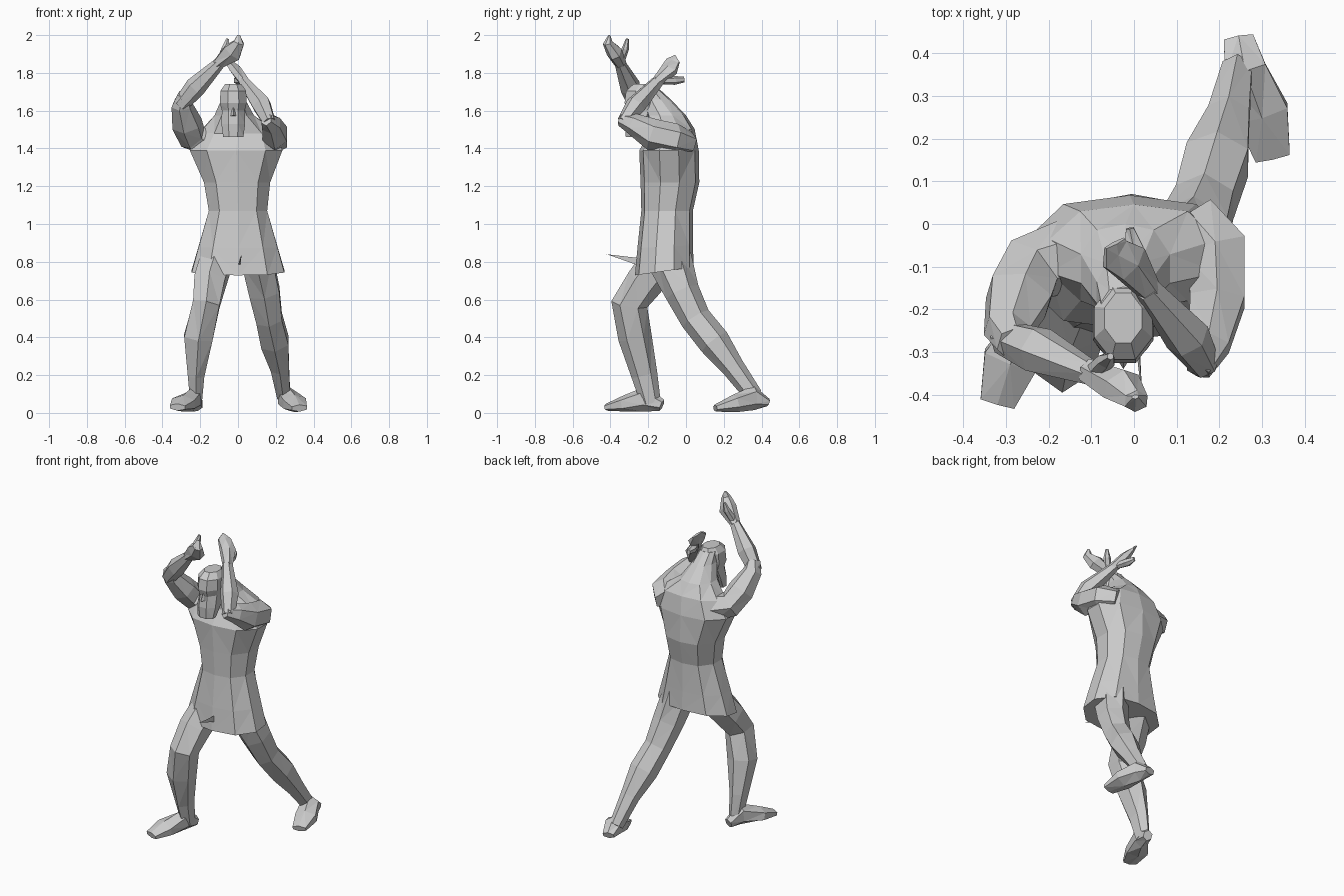
import bpy, bmesh, math
from mathutils import Vector as V


def mesh_object(name, bm):
    bmesh.ops.recalc_face_normals(bm, faces=bm.faces)
    me = bpy.data.meshes.new(name)
    bm.to_mesh(me)
    bm.free()
    ob = bpy.data.objects.new(name, me)
    bpy.context.collection.objects.link(ob)
    return ob


def loft(name, secs, n=6, ref=(1, 0, 0), axis=None, tilt=None, boxy=0):
    """Faceted tube through sections (x, y, z, half width, half depth)."""
    bm = bmesh.new()
    pts = [V(s[:3]) for s in secs]
    rings = []
    for i, s in enumerate(secs):
        t = V(axis) if axis else (pts[min(i + 1, len(pts) - 1)] - pts[max(i - 1, 0)]).normalized()
        u = V(ref)
        u = (u - t * u.dot(t)).normalized()
        w = t.cross(u)
        ring = []
        for j in range(n):
            a = 2 * math.pi * (j + 0.5) / n
            k = 1.05 + boxy * abs(math.sin(2 * a))
            p = pts[i] + u * (s[3] * k * math.cos(a)) + w * (s[4] * k * math.sin(a))
            if tilt:
                p.z += tilt[i] * (p.y - pts[i].y)
            ring.append(bm.verts.new(p))
        rings.append(ring)
    for a, b in zip(rings, rings[1:]):
        for j in range(n):
            k = (j + 1) % n
            bm.faces.new((a[j], a[k], b[k], b[j]))
    bm.faces.new(rings[0][::-1])
    bm.faces.new(rings[-1])
    bmesh.ops.triangulate(bm, faces=[f for f in bm.faces if len(f.verts) == 4])
    return mesh_object(name, bm)


def spike(name, base, tip):
    """Small pyramid for the nose and the cloth tip."""
    bm = bmesh.new()
    b = [bm.verts.new(p) for p in base]
    t = bm.verts.new(tip)
    bm.faces.new(b)
    for i in range(len(b)):
        bm.faces.new((b[i], b[(i + 1) % len(b)], t))
    return mesh_object(name, bm)


Z = (0, 0, 1)

# tunic, chest and the sloping neck behind the head
loft("torso", [(0, -.115, .75, .235, .148), (0, -.11, .88, .20, .14),
               (0, -.10, 1.07, .148, .13), (-.005, -.085, 1.22, .168, .148),
               (-.01, -.09, 1.39, .235, .15), (0, -.075, 1.49, .19, .115),
               (-.02, -.105, 1.575, .10, .10), (-.025, -.16, 1.66, .06, .075),
               (-.025, -.2, 1.72, .05, .05)],
     n=10, axis=Z, tilt=[.14, .05, 0, 0, 0, .1, 0, 0, 0], boxy=.08)

# head with brow and nose
loft("head", [(-.025, -.28, 1.46, .055, .04), (-.025, -.255, 1.53, .065, .07),
              (-.025, -.23, 1.60, .062, .085), (-.025, -.235, 1.64, .073, .093),
              (-.025, -.23, 1.705, .07, .09), (-.025, -.22, 1.74, .045, .06)],
     n=8, axis=Z)
spike("nose", [(-.025, -.31, 1.635), (-.05, -.30, 1.57), (0, -.30, 1.57)], (-.025, -.34, 1.575))

# loose tip of cloth in front of the tunic
spike("cloth_tip", [(.01, -.25, .82), (.012, -.25, .78), (0, -.25, .78)], (.02, -.42, .84))

# front leg
loft("front_leg", [(-.11, -.12, .82, .09, .10), (-.15, -.22, .69, .09, .095),
                   (-.168, -.30, .575, .078, .092), (-.21, -.27, .40, .083, .085),
                   (-.222, -.22, .20, .048, .066), (-.222, -.185, .05, .033, .05)])
loft("front_foot", [(-.212, -.128, .04, .028, .03), (-.235, -.21, .075, .045, .065),
                    (-.29, -.32, .05, .07, .042), (-.32, -.42, .03, .045, .018)])

# back leg
loft("back_leg", [(.10, -.09, .82, .09, .115), (.14, -.02, .64, .088, .088),
                  (.165, .05, .50, .075, .078), (.195, .15, .375, .08, .08),
                  (.222, .25, .24, .053, .058), (.242, .36, .09, .038, .045)])
loft("back_foot", [(.245, .435, .055, .038, .02), (.26, .36, .08, .055, .062),
                   (.30, .26, .05, .068, .045), (.325, .155, .025, .045, .018)])

# raised arm
loft("raised_upper_arm", [(-.15, -.07, 1.43, .08, .08), (-.24, -.105, 1.46, .08, .072),
                          (-.27, -.17, 1.53, .08, .072), (-.297, -.25, 1.63, .055, .052),
                          (-.285, -.28, 1.685, .035, .04)], ref=(1, -.3, 0))
loft("raised_forearm", [(-.305, -.265, 1.63, .04, .04), (-.225, -.295, 1.725, .055, .053),
                        (-.10, -.35, 1.85, .028, .03)], ref=(0, 1, 0))
loft("raised_hand", [(-.11, -.345, 1.845, .028, .03), (-.03, -.38, 1.91, .055, .04),
                     (.005, -.415, 1.96, .03, .025), (.003, -.405, 2.0, .008, .005)], ref=(1, 0, -.4))
loft("raised_thumb", [(-.09, -.345, 1.87, .022, .022), (-.065, -.32, 1.93, .022, .018),
                      (-.055, -.31, 1.98, .008, .008)])

# bent arm, folded forward with the hand over the head
loft("bent_upper_arm", [(.13, .01, 1.43, .07, .06), (.19, -.06, 1.45, .08, .078),
                        (.195, -.18, 1.475, .07, .08), (.175, -.28, 1.53, .053, .055),
                        (.15, -.345, 1.555, .03, .035)])
loft("bent_forearm", [(.165, -.33, 1.54, .035, .035), (.125, -.265, 1.63, .052, .052),
                      (.03, -.15, 1.755, .028, .032)], ref=(1, 0, .5))
loft("bent_hand", [(.035, -.155, 1.75, .028, .028), (-.01, -.09, 1.815, .05, .028),
                   (-.045, -.07, 1.86, .045, .012), (-.045, -.045, 1.875, .035, .006)], ref=(1, 1, -.6))
loft("bent_thumb", [(.02, -.12, 1.76, .02, .02), (0, -.06, 1.76, .025, .022),
                    (-.01, -.01, 1.765, .01, .015)], ref=(1, 0, 0))
